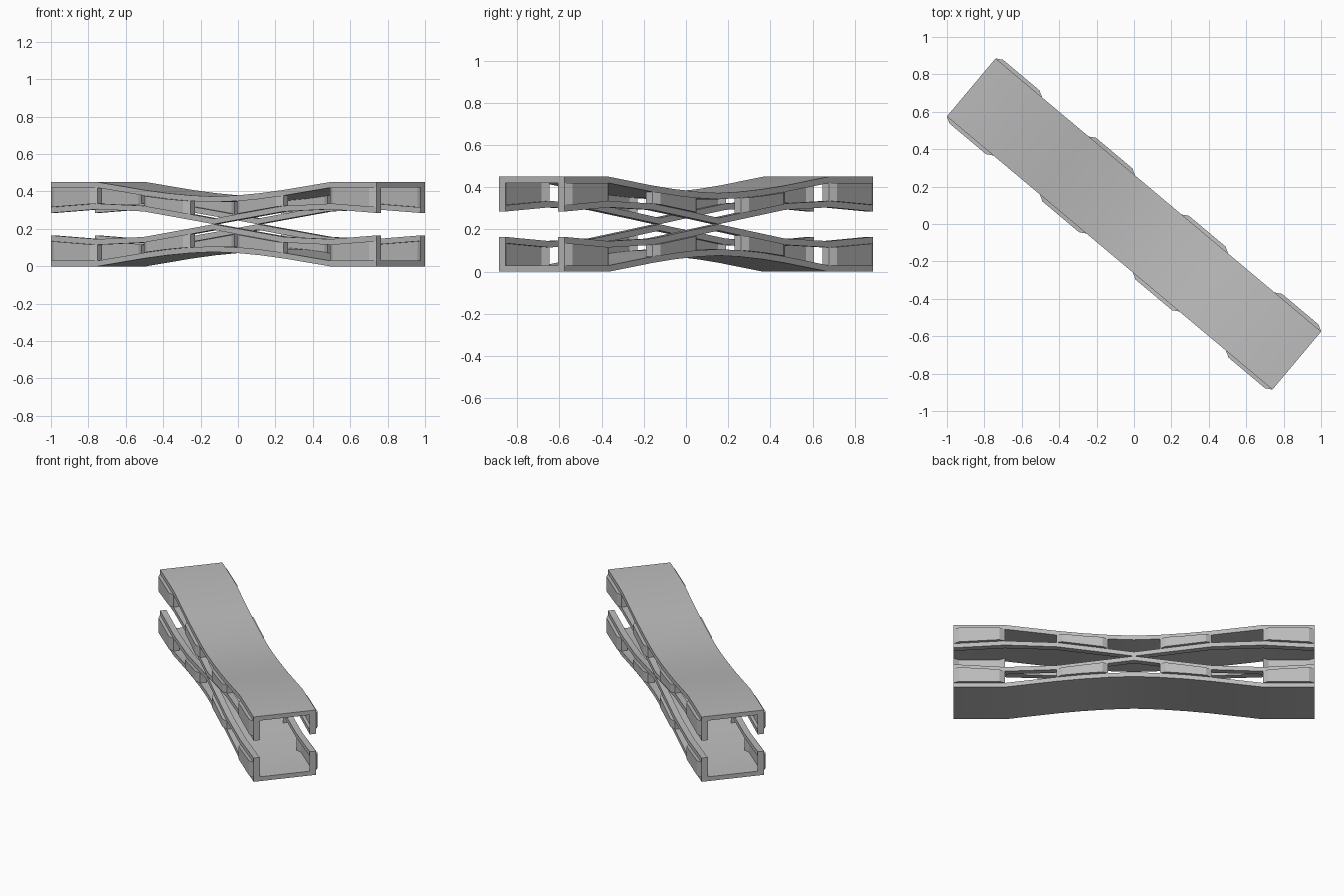
import bpy, bmesh, math
from mathutils import Matrix, Vector

cube = bpy.data.objects.get("Cube")
if cube:
    bpy.data.objects.remove(cube, do_unlink=True)

grey = bpy.data.materials.new("plain grey")
grey.use_nodes = True
colour = (0.5, 0.5, 0.5, 1)
grey.diffuse_color = colour
grey.node_tree.nodes["Principled BSDF"].inputs["Base Color"].default_value = colour

HALF_L, HALF_W, HEIGHT = 1.136, 0.2025, 0.45
SEG = 2 * HALF_L / 7          # seven bays along each wall
WALL, SKIN, BULGE, CHAMFER = 0.04, 0.03, 0.02, 0.035
TURN = Matrix.Rotation(math.radians(-40), 4, "Z")

# Height curves of the lower channel: distance from the middle, height
FLOOR = [(0, 0.077), (0.162, 0.071), (0.325, 0.059), (0.487, 0.042), (0.811, 0), (1.136, 0)]
LIP = [(0, 0.225), (0.162, 0.202), (0.487, 0.157), (0.811, 0.145), (1.136, 0.165)]


def height(curve, s):
    s = abs(s)
    for (a, za), (b, zb) in zip(curve, curve[1:]):
        if s <= b:
            return za + (zb - za) * (s - a) / (b - a)
    return curve[-1][1]


def stations(start, end):
    inner = {sign * d for d, z in FLOOR + LIP for sign in (-1, 1)}
    found = [start] + sorted(s for s in inner if start + 0.01 < s < end - 0.01) + [end]
    return [s for i, s in enumerate(found) if i == 0 or s - found[i - 1] > 0.003]


def floor(s):
    return height(FLOOR, s)


def lip(s):
    return height(LIP, s)


def loft(bm, sections):
    """Join four-cornered sections (s, y0, y1, z0, z1) into a closed bar."""
    rings = [[bm.verts.new((s, y, z)) for y, z in ((y0, z0), (y1, z0), (y1, z1), (y0, z1))]
             for s, y0, y1, z0, z1 in sections]
    for a, b in zip(rings, rings[1:]):
        for i in range(4):
            j = (i + 1) % 4
            bm.faces.new((a[i], a[j], b[j], b[i]))
    bm.faces.new(rings[0])
    bm.faces.new(rings[-1])


def finish(name, bm, side=1, upper=False):
    """Mirror the part to its side and channel, then turn it into place."""
    for v in bm.verts:
        z = HEIGHT - v.co.z if upper else v.co.z
        v.co = TURN @ Vector((v.co.x, v.co.y * side, z))
    bmesh.ops.recalc_face_normals(bm, faces=bm.faces)
    mesh = bpy.data.meshes.new(name)
    bm.to_mesh(mesh)
    bm.free()
    mesh.materials.append(grey)
    obj = bpy.data.objects.new(name, mesh)
    bpy.context.collection.objects.link(obj)
    bpy.ops.object.select_all(action="DESELECT")
    obj.select_set(True)
    bpy.context.view_layer.objects.active = obj
    bpy.ops.object.shade_smooth_by_angle(angle=math.radians(20))


for upper in (False, True):
    level = "upper" if upper else "lower"

    # Wide curved plate
    bm = bmesh.new()
    loft(bm, [(s, -HALF_W, HALF_W, floor(s), floor(s) + SKIN)
              for s in stations(-HALF_L, HALF_L)])
    finish(level + "_plate", bm, upper=upper)

    for side, side_name in ((1, "back"), (-1, "front")):
        # Thin rail along the free edge of the wall
        bm = bmesh.new()
        loft(bm, [(s, HALF_W - WALL, HALF_W, lip(s) - SKIN, lip(s))
                  for s in stations(-HALF_L, HALF_L)])
        finish(f"{level}_{side_name}_rail", bm, side, upper)

        # Bulged wall panels in every other bay, leaving windows between
        bm = bmesh.new()
        for bay in range(0, 7, 2):
            start = -HALF_L + bay * SEG
            end = start + SEG
            a, b = start + CHAMFER, end - CHAMFER
            outline = [(start, 0)] + [(s, BULGE) for s in stations(a, b)] + [(end, 0)]
            loft(bm, [(s, HALF_W - WALL + out, HALF_W + out, floor(s) + SKIN, lip(s) - SKIN)
                      for s, out in outline])
        finish(f"{level}_{side_name}_panels", bm, side, upper)
